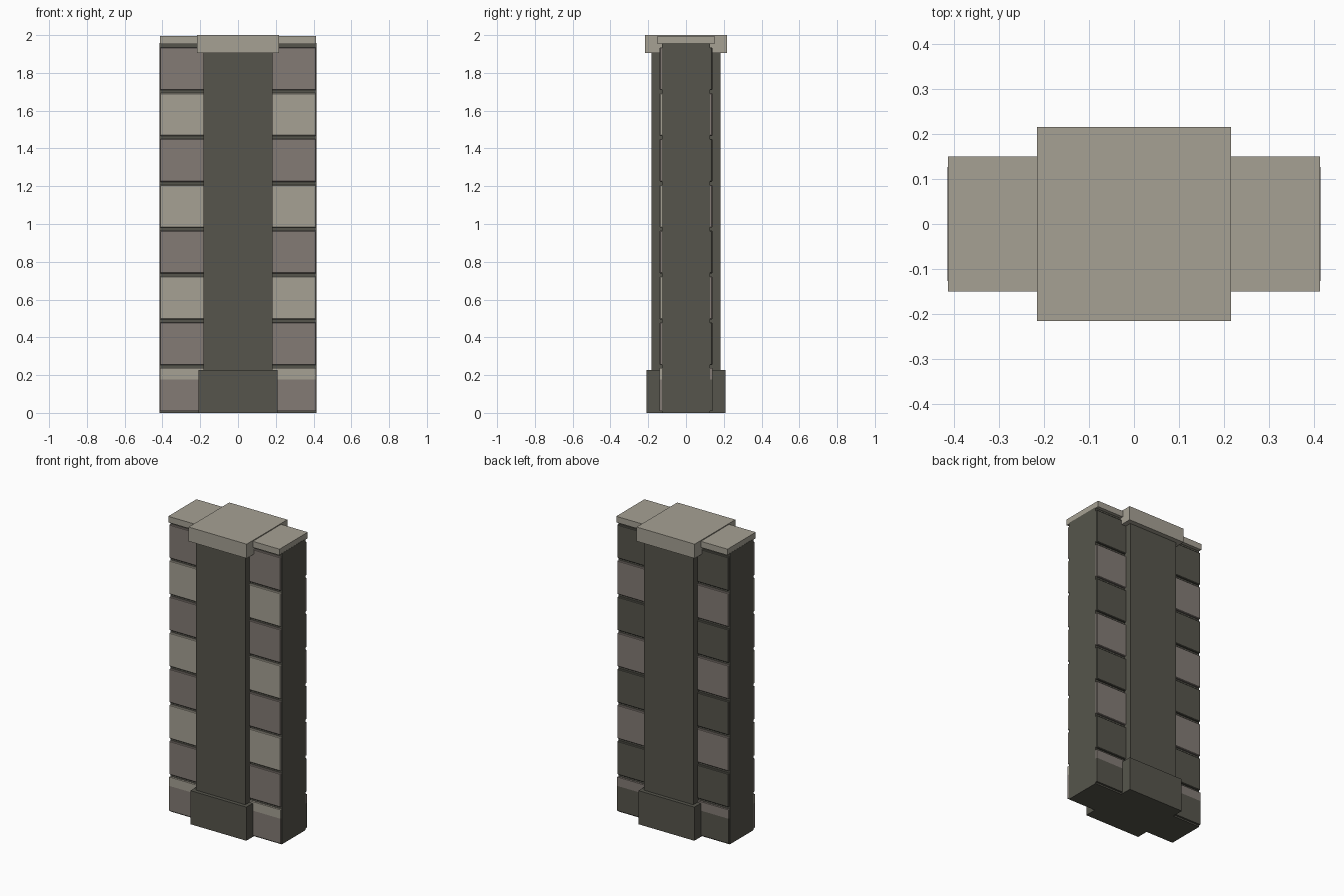
import bpy

if "Cube" in bpy.data.objects:
    bpy.data.objects.remove(bpy.data.objects["Cube"])


def material(name, srgb):
    m = bpy.data.materials.new(name)
    lin = [((c / 255 + 0.055) / 1.055) ** 2.4 for c in srgb]
    m.diffuse_color = (*lin, 1)
    m.use_nodes = True
    m.node_tree.nodes["Principled BSDF"].inputs["Base Color"].default_value = m.diffuse_color
    return m


light = material("light_stone", (166, 161, 148))
brown = material("brown_stone", (131, 123, 117))
dark = material("dark_stone", (86, 85, 76))


def box(name, x0, x1, y0, y1, z0, z1, mat, bevel=0):
    bpy.ops.mesh.primitive_cube_add(
        size=1, location=((x0 + x1) / 2, (y0 + y1) / 2, (z0 + z1) / 2))
    o = bpy.context.object
    o.name = name
    o.scale = (x1 - x0, y1 - y0, z1 - z0)
    bpy.ops.object.transform_apply(location=False, rotation=False, scale=True)
    o.data.materials.append(mat)
    if bevel:
        b = o.modifiers.new("worn_edge", 'BEVEL')
        b.width = bevel
        b.segments = 1
    return o


def centred(name, hx, hy, z0, z1, mat):
    return box(name, -hx, hx, -hy, hy, z0, z1, mat)


# Wall core (its ends and the mortar grooves) and coping
centred("wall_core", 0.415, 0.127, 0, 1.958, dark)
centred("wall_coping", 0.414, 0.15, 1.953, 1.994, light)

# Central pillar with plinth and capital
centred("pillar", 0.183, 0.183, 0.1, 1.92, dark)
centred("pillar_plinth", 0.208, 0.208, 0, 0.226, dark)
centred("pillar_capital", 0.216, 0.216, 1.904, 2.0, light)

# Alternating stone courses on both faces; the back is a shade darker
PITCH = 0.2427
for side, pale, deep in ((-1, light, brown), (1, brown, dark)):
    for sx in (-1, 1):
        x0, x1 = sorted((sx * 0.17, sx * 0.414))
        y0, y1 = sorted((side * 0.12, side * 0.14))
        for row in range(8):
            z0 = 0.010 + row * PITCH
            z1 = z0 + PITCH - 0.016
            if row == 0:
                # Bottom course has a deeper coloured lower band
                box("base_band", x0, x1, y0, y1, z0, 0.177, deep)
                box("base_course", x0, x1, y0, y1, 0.177, z1, pale)
            else:
                box("stone_course", x0, x1, y0, y1, z0, z1,
                    deep if row % 2 else pale, 0.004)
